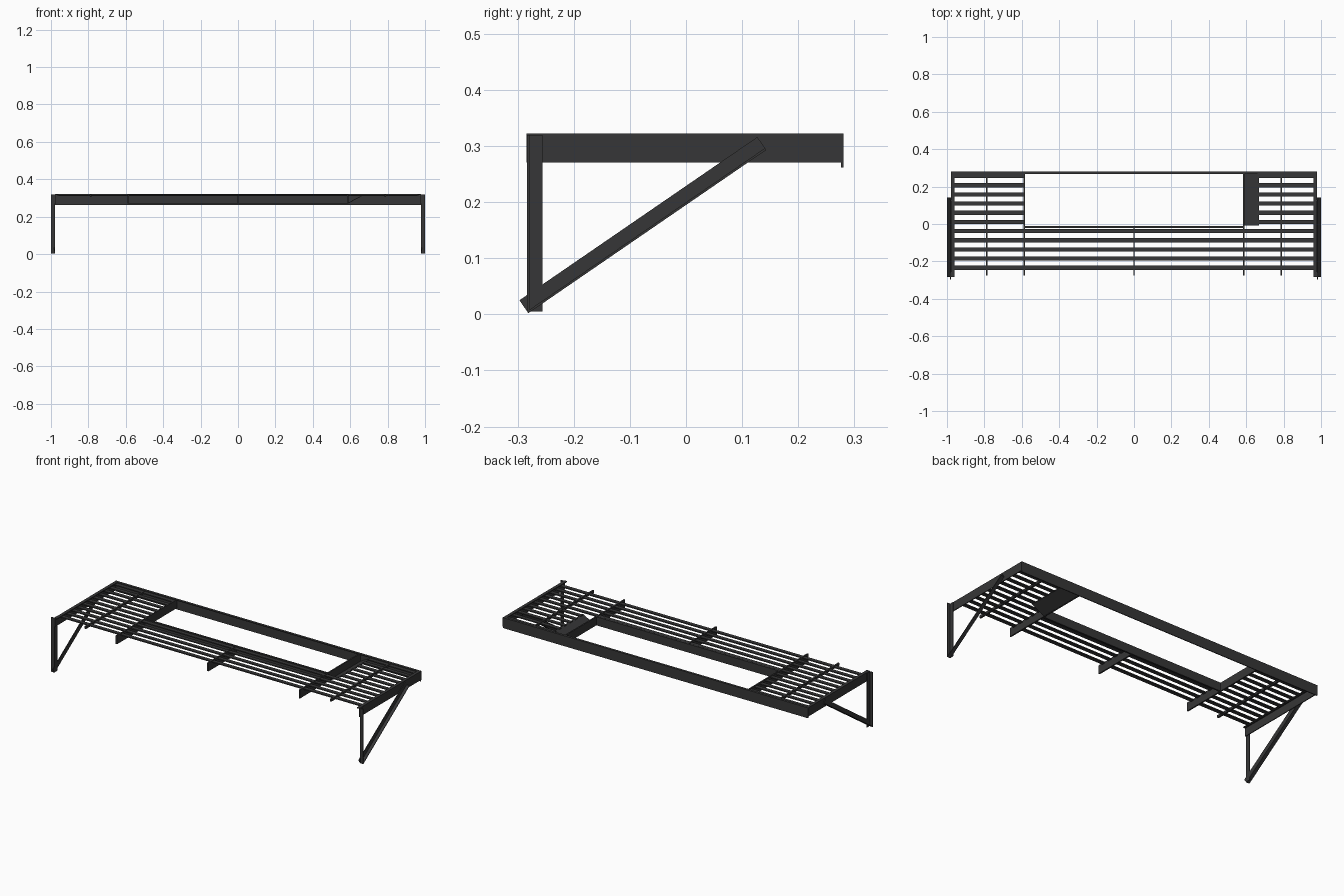
import bpy
from math import atan2, hypot
from mathutils import Matrix, Vector

cube = bpy.data.objects.get("Cube")
if cube:
    bpy.data.objects.remove(cube, do_unlink=True)

steel = bpy.data.materials.new("dark_steel")
steel.use_nodes = True
colour = (0.037, 0.037, 0.038, 1)
steel.diffuse_color = colour
steel.node_tree.nodes["Principled BSDF"].inputs["Base Color"].default_value = colour


def prism(name, profile, start, direction, side, up, length):
    """Extrude a 2D profile (side, up) along a direction."""
    side, up, direction = Vector(side), Vector(up), Vector(direction)
    base = [Vector(start) + side * a + up * b for a, b in profile]
    n = len(base)
    verts = base + [p + direction * length for p in base]
    faces = [list(range(n))[::-1], list(range(n, 2 * n))]
    faces += [[i, (i + 1) % n, (i + 1) % n + n, i + n] for i in range(n)]
    if direction.dot(side.cross(up)) < 0:
        faces = [f[::-1] for f in faces]
    mesh = bpy.data.meshes.new(name)
    mesh.from_pydata(verts, [], faces)
    mesh.materials.append(steel)
    obj = bpy.data.objects.new(name, mesh)
    bpy.context.collection.objects.link(obj)
    return obj


def box(name, x, y, z):
    rect = [(x[0], y[0]), (x[1], y[0]), (x[1], y[1]), (x[0], y[1])]
    return prism(name, rect, (0, 0, z[0]), (0, 0, 1), (1, 0, 0), (0, 1, 0), z[1] - z[0])


def angle(a, b, t):
    """Angle-iron section with its corner at the origin."""
    return [(0, 0), (a, 0), (a, t), (t, t), (t, b), (0, b)]


TOP, LOW, FRONT, BACK = 0.322, 0.271, -0.283, 0.281
X, Y, Z = (1, 0, 0), (0, 1, 0), (0, 0, 1)

# Back rail, with its flange on top
prism("back_rail", angle(0.014, 0.06, 0.005), (-0.978, BACK, TOP),
      X, (0, -1, 0), (0, 0, -1), 1.956)

# End frames: side rail, leg and diagonal brace
foot, tip = Vector((0, -0.281, 0.002)), Vector((0, 0.143, 0.293))
along = (tip - foot).normalized()
normal = Vector((0, -along.z, along.y))
for s, label in ((1, "left"), (-1, "right")):
    prism(label + "_side_rail", angle(0.018, TOP - LOW, 0.005),
          (s * 0.979, FRONT - 0.001, TOP), Y, (-s, 0, 0), (0, 0, -1), BACK - FRONT)
    prism(label + "_leg", angle(0.021, 0.027, 0.004),
          (s * 0.979, FRONT, 0.005), Z, (s, 0, 0), Y, 0.315)
    prism(label + "_brace", angle(0.021, 0.028, 0.004),
          (s * 0.979, foot.y, foot.z), along, (s, 0, 0), normal, (tip - foot).length)
    # Deep and shallow cross bars
    x = s * 0.587
    box(label + "_deep_cross_bar", (x - 0.004, x + 0.004), (-0.276, BACK), (LOW, 0.32))
    x = s * 0.787
    box(label + "_shallow_cross_bar", (x - 0.005, x + 0.005), (-0.276, BACK), (0.306, 0.32))

box("middle_cross_bar", (-0.004, 0.004), (-0.276, -0.012), (LOW, 0.32))
box("inner_rail", (-0.587, 0.587), (-0.021, -0.012), (LOW, 0.32))

# Shelf slats: long ones in front, short ones beside the opening
for i in range(11):
    y = -0.234 + i * 0.049
    ys, zs = (y - 0.011, y + 0.011), (0.311, 0.317)
    if i < 5:
        box("long_slat", (-0.965, 0.965), ys, zs)
    else:
        box("right_short_slat", (-0.965, -0.587), ys, zs)
        box("left_short_slat", (0.66, 0.965), ys, zs)

# Sloping plate beside the opening
prism("sloping_plate", [(0.589, 0.271), (0.668, 0.313), (0.668, 0.317), (0.589, 0.275)],
      (0, -0.008, 0), Y, X, Z, 0.284)
